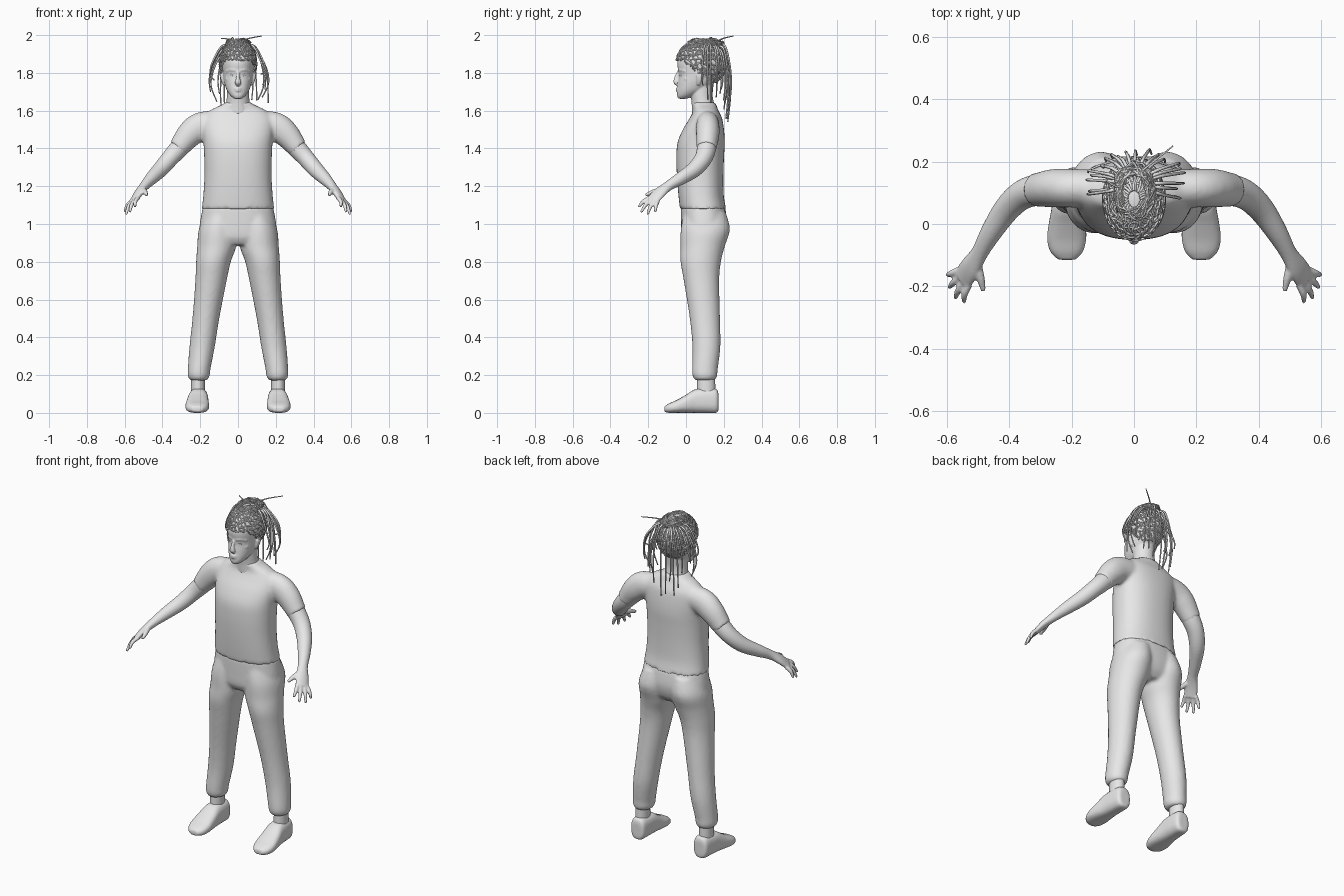
import bpy, bmesh, math, random
from mathutils import Vector

random.seed(4)
if "Cube" in bpy.data.objects:
    bpy.data.objects.remove(bpy.data.objects["Cube"])

grey = bpy.data.materials.new("plain_grey")
grey.use_nodes = True
grey.diffuse_color = (0.8, 0.8, 0.8, 1)
grey.node_tree.nodes["Principled BSDF"].inputs["Base Color"].default_value = (0.8, 0.8, 0.8, 1)
X, Y, Z = Vector((1, 0, 0)), Vector((0, 1, 0)), Vector((0, 0, 1))


def spline(rows, steps):
    """Smooth curve through rows of any length."""
    p = [rows[0]] + list(rows) + [rows[-1]]
    out = []
    for i in range(1, len(p) - 2):
        for s in range(steps):
            t = s / steps
            out.append([0.5 * (2 * b + (c - a) * t + (2 * a - 5 * b + 4 * c - d) * t * t
                               + (3 * b - a - 3 * c + d) * t ** 3)
                        for a, b, c, d in zip(p[i - 1], p[i], p[i + 1], p[i + 2])])
    return out + [list(rows[-1])]


def loft(bm, rows, axis=None, ref=X, sides=24, steps=5, power=2.0, mirror=False):
    """Closed skin over rings (x, y, z, radius along ref, other radius)."""
    rows = spline(rows, steps)
    for side in ((1, -1) if mirror else (1,)):
        flip = Vector((side, 1, 1))
        centres = [Vector(r[:3]) * flip for r in rows]
        rings = []
        for i, r in enumerate(rows):
            t = axis or (centres[min(i + 1, len(rows) - 1)] - centres[max(i - 1, 0)]).normalized()
            u = ref * flip
            u = (u - t * u.dot(t)).normalized()
            v = t.cross(u)
            ring = []
            for k in range(sides):
                a = 2 * math.pi * k / sides
                c, s = math.cos(a), math.sin(a)
                c = math.copysign(abs(c) ** (2 / power), c)
                s = math.copysign(abs(s) ** (2 / power), s)
                ring.append(bm.verts.new(centres[i] + u * c * r[3] + v * s * r[4]))
            rings.append(ring)
        for a, b in zip(rings, rings[1:]):
            for k in range(sides):
                j = (k + 1) % sides
                bm.faces.new((a[k], a[j], b[j], b[k]))
        bm.faces.new(rings[0][::-1])
        bm.faces.new(rings[-1])


def strand(bm, points, radius, steps=5, taper=0.5):
    n = len(points) - 1
    rows = [(*p, radius * (1 - (1 - taper) * i / n), radius * (1 - (1 - taper) * i / n))
            for i, p in enumerate(points)]
    loft(bm, rows, ref=Vector((0.61, 0.37, 0.7)), sides=6, steps=steps)


def finish(bm, name, voxel=0, smooth=3):
    """Make the object; a voxel size melts overlapping pieces into one skin."""
    bmesh.ops.recalc_face_normals(bm, faces=bm.faces)
    for f in bm.faces:
        f.smooth = True
    mesh = bpy.data.meshes.new(name)
    bm.to_mesh(mesh)
    bm.free()
    mesh.materials.append(grey)
    ob = bpy.data.objects.new(name, mesh)
    bpy.context.collection.objects.link(ob)
    if voxel:
        m = ob.modifiers.new("melt", 'REMESH')
        m.mode, m.voxel_size, m.use_smooth_shade = 'VOXEL', voxel, True
        m = ob.modifiers.new("soften", 'SMOOTH')
        m.factor, m.iterations = 0.5, smooth
    return ob


# Shirt: torso and sleeves
bm = bmesh.new()
loft(bm, [(0, .09, 1.08, .192, .122), (0, .08, 1.15, .184, .12), (0, .075, 1.25, .178, .123),
          (0, .075, 1.35, .179, .126), (0, .08, 1.43, .183, .125), (0, .092, 1.5, .19, .109),
          (0, .105, 1.56, .185, .086), (0, .105, 1.6, .15, .067), (0, .097, 1.632, .085, .063),
          (0, .09, 1.645, .068, .06)], axis=Z, sides=40, power=2.3)
loft(bm, [(.12, .115, 1.53, .06, .07), (.2, .115, 1.515, .062, .076), (.255, .115, 1.475, .062, .07),
          (.305, .11, 1.415, .055, .057), (.318, .109, 1.4, .054, .055)], ref=Y, mirror=True)
finish(bm, "shirt", 0.01, 5)

# Trousers: hips and two legs
bm = bmesh.new()
loft(bm, [(0, .09, 1.092, .186, .117), (0, .096, 1.0, .202, .122), (0, .09, .93, .2, .112),
          (0, .085, .89, .15, .085)], axis=Z, sides=40, power=2.3)
loft(bm, [(.09, .1, 1.06, .085, .112), (.106, .102, .97, .102, .13), (.113, .088, .88, .103, .117),
          (.13, .078, .8, .092, .107), (.143, .082, .7, .083, .094), (.17, .1, .5, .071, .08),
          (.19, .108, .35, .067, .074), (.206, .1, .23, .06, .068), (.208, .1, .195, .058, .065),
          (.209, .1, .172, .045, .053)], axis=Z, sides=32, mirror=True)
finish(bm, "trousers", 0.01, 4)

# Ankles and shoes
bm = bmesh.new()
loft(bm, [(.212, .107, .09, .037, .049), (.212, .107, .2, .036, .047)], axis=Z, mirror=True)
finish(bm, "ankles")
bm = bmesh.new()
loft(bm, [(.208, .172, .058, .028, .045), (.208, .16, .064, .044, .064), (.209, .11, .066, .05, .066),
          (.211, .05, .063, .054, .063), (.214, .0, .048, .06, .048), (.216, -.05, .034, .063, .034),
          (.216, -.09, .025, .052, .025), (.215, -.115, .02, .028, .014)],
     axis=Y, power=2.6, mirror=True)
finish(bm, "shoes", 0.007, 3)

# Arms with palms, fingers and thumbs
bm = bmesh.new()
across = Vector((.55, .8, -.25))
loft(bm, [(.24, .113, 1.49, .05, .05), (.305, .11, 1.41, .051, .051), (.36, .092, 1.348, .047, .046),
          (.41, .045, 1.29, .042, .042), (.46, -.03, 1.24, .034, .034), (.495, -.092, 1.202, .028, .025),
          (.525, -.14, 1.165, .037, .02), (.55, -.178, 1.125, .038, .015)], ref=across, mirror=True)
tips = [(.545, -.25, 1.09), (.573, -.238, 1.062), (.593, -.204, 1.05), (.599, -.163, 1.062)]
for i, tip in enumerate(tips):
    root = Vector((.546, -.172, 1.13)) + across * .029 * (i / 1.5 - 1)
    tip = Vector(tip)
    knuckle = root.lerp(tip, 0.5) + Vector((.006, -.003, .006))
    loft(bm, [(*root, .012, .012), (*knuckle, .011, .011), (*tip, .007, .007)], ref=across,
         sides=10, mirror=True)
loft(bm, [(.508, -.118, 1.185, .016, .016), (.493, -.17, 1.17, .014, .014),
          (.483, -.215, 1.153, .008, .008)], ref=across, sides=10, mirror=True)
finish(bm, "arms_and_hands", 0.005, 3)

# Head, neck and facial features
bm = bmesh.new()
loft(bm, [(0, .097, 1.58, .08, .065), (0, .09, 1.635, .064, .06), (0, .083, 1.68, .059, .058),
          (0, .083, 1.74, .058, .06)], axis=Z)
loft(bm, [(0, -.018, 1.663, .02, .022), (0, 0, 1.68, .04, .047), (0, .03, 1.71, .06, .076),
          (0, .055, 1.75, .073, .097), (0, .07, 1.79, .079, .108), (0, .075, 1.85, .084, .121),
          (0, .08, 1.9, .08, .112), (0, .08, 1.94, .06, .085), (0, .08, 1.965, .03, .045)],
     axis=Z, sides=32, power=2.2)
loft(bm, [(0, -.034, 1.81, .008, .01), (0, -.05, 1.775, .01, .012), (0, -.054, 1.75, .017, .012),
          (0, -.042, 1.738, .012, .009)], sides=12)                              # nose
loft(bm, [(.01, -.036, 1.812, .008, .009), (.035, -.027, 1.817, .01, .009),
          (.06, -.002, 1.808, .008, .008)], ref=Z, sides=10, mirror=True)        # brows
loft(bm, [(.035, -.02, 1.76, .011, .01), (.06, .005, 1.77, .011, .01)],
     ref=Z, sides=10, mirror=True)                                               # cheekbones
for z, r in ((1.717, .006), (1.706, .007)):
    loft(bm, [(-.026, -.034, z, .003, .004), (0, -.047, z, r, .008), (.026, -.034, z, .003, .004)],
         ref=Z, sides=10)                                                        # lips
loft(bm, [(.074, .066, 1.735, .006, .008), (.082, .07, 1.76, .008, .015), (.086, .075, 1.787, .009, .02),
          (.084, .077, 1.802, .006, .012)], axis=Z, sides=12, mirror=True)       # ears
finish(bm, "head", 0.0045, 3)
bm = bmesh.new()
loft(bm, [(.018, -.027, 1.788, .003, .003), (.031, -.026, 1.788, .007, .008),
          (.044, -.017, 1.788, .003, .003)], ref=Z, sides=12, mirror=True)
finish(bm, "eyes")

# Hair cap, cut along the hairline
CAP, SIZE = Vector((0, .08, 1.85)), Vector((.096, .13, .122))


def on_cap(phi, theta, lift=1.0):
    return CAP + lift * SIZE * Vector((math.sin(theta) * math.sin(phi),
                                       -math.sin(theta) * math.cos(phi), math.cos(theta)))


def below_hairline(p):
    return p.z < 1.862 - 0.8 * min(max(p.y + .02, 0), .16)


bm = bmesh.new()
bmesh.ops.create_uvsphere(bm, u_segments=40, v_segments=28, radius=1)
for v in bm.verts:
    v.co = CAP + v.co * SIZE
bmesh.ops.delete(bm, geom=[v for v in bm.verts if below_hairline(v.co)], context='VERTS')
finish(bm, "hair_cap")

# Braids: rows running up the cap, crossed by wavering bands
bm = bmesh.new()
for k in range(34):
    phi, pts = 2 * math.pi * k / 34, []
    for s in range(2, 26):
        p = on_cap(phi + .08 * math.sin(s * 1.3 + k), s * .1, 1.01 + random.uniform(0, .03))
        if below_hairline(p):
            break
        pts.append(p)
    strand(bm, pts, .0045, steps=2, taper=0.8)
for band in range(2, 11):
    run = []
    for k in range(61):
        p = on_cap(2 * math.pi * k / 60, band * .2 + random.uniform(-.05, .05), 1.03)
        if not below_hairline(p):
            run.append(p)
        if len(run) > 2 and (below_hairline(p) or k == 60):
            strand(bm, run, .004, steps=2, taper=0.9)
        if below_hairline(p):
            run = []
finish(bm, "braids")

# Gathered tangle on the crown
bm = bmesh.new()
for k in range(75):
    a, pts = random.uniform(0, 2 * math.pi), []
    for s in range(6):
        a += random.uniform(.3, .8)
        r = random.uniform(.5, 1)
        pts.append(Vector((.07 * r * math.cos(a), .105 + .1 * r * math.sin(a),
                           1.938 + random.uniform(.2, 1) * .05 * math.sqrt(1.2 - r * r))))
    strand(bm, pts, .004, steps=3)
finish(bm, "crown_tangle")

# Loose locks falling to the back and sides
bm = bmesh.new()
for k in range(20):
    a = math.radians(-112 + 224 * k / 19 + random.uniform(-5, 5))
    s, c = math.sin(a), math.cos(a)
    reach = random.uniform(.8, 1.05)
    end = random.uniform(1.53, 1.66) if abs(a) < .7 else random.uniform(1.64, 1.8)
    pts = [Vector((.04 * s, .13 + .04 * c, 1.94)),
           Vector((.09 * s, .13 + .08 * c, 1.945 - random.uniform(0, .05))),
           Vector((.15 * s * reach, .13 + .11 * c * reach, 1.86 - random.uniform(0, .05))),
           Vector((.165 * s * reach, .13 + .115 * c * reach, (1.82 + end) / 2)),
           Vector((.15 * s * reach + random.uniform(-.02, .02), .13 + .1 * c * reach, end))]
    strand(bm, pts, .0065)
strand(bm, [(0, .15, 1.95), (.05, .19, 1.98), (.125, .25, 1.995)], .005)
strand(bm, [(0, .15, 1.95), (-.05, .12, 1.978), (-.09, .14, 1.982)], .005)
finish(bm, "loose_locks")
